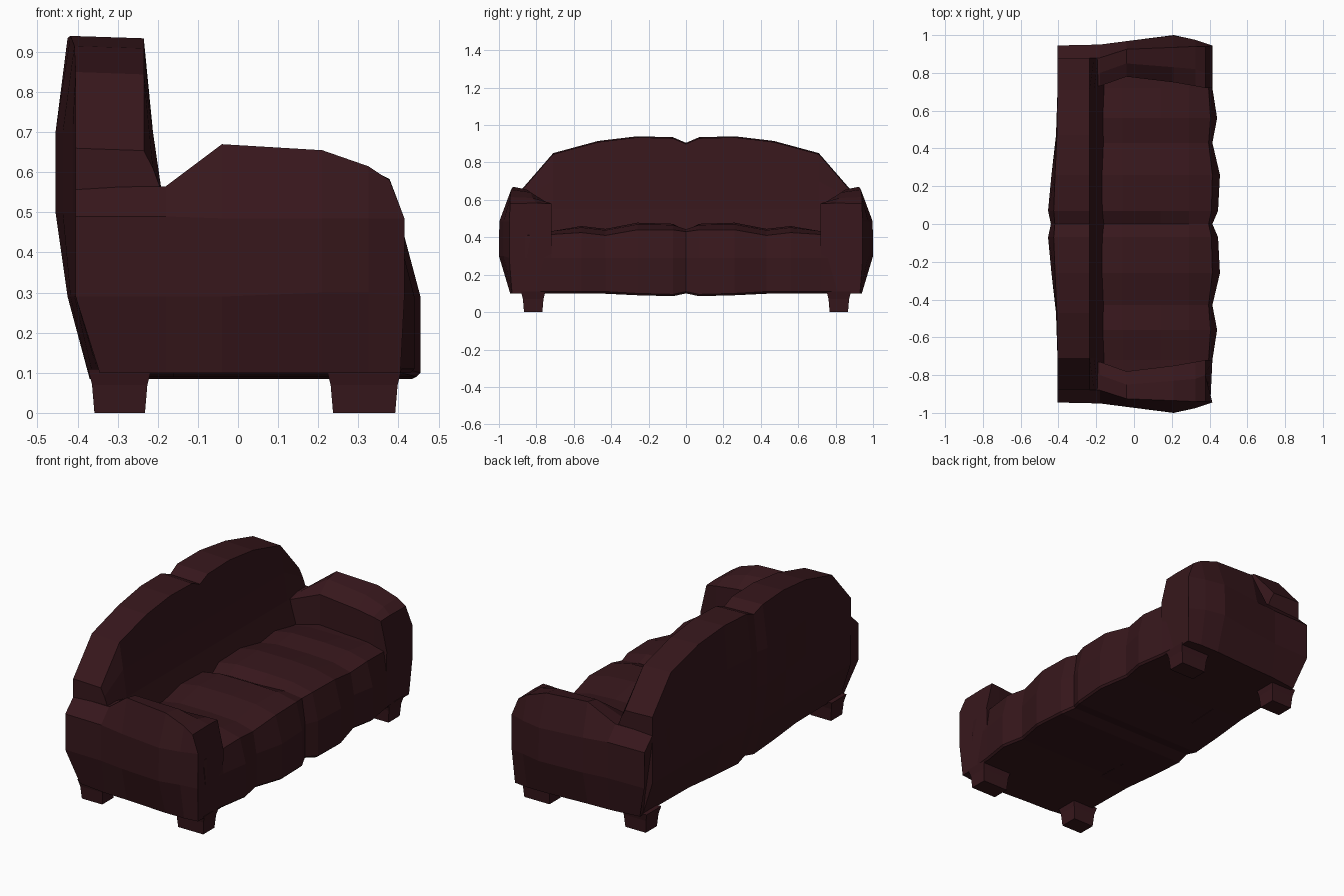
import bpy, bmesh

if "Cube" in bpy.data.objects:
    bpy.data.objects.remove(bpy.data.objects["Cube"])

mat = bpy.data.materials.new("dark_maroon")
mat.diffuse_color = (0.038, 0.0085, 0.0115, 1)
mat.use_nodes = True
mat.node_tree.nodes["Principled BSDF"].inputs["Base Color"].default_value = mat.diffuse_color


def loft(name, sections, cap_start=True):
    """Skin equal-length rings of points, then mirror across y = 0."""
    bm = bmesh.new()
    rings = [[bm.verts.new(p) for p in s] for s in sections]
    n = len(rings[0])
    for a, b in zip(rings, rings[1:]):
        for i in range(n):
            j = (i + 1) % n
            bm.faces.new((a[i], a[j], b[j], b[i]))
    if cap_start:
        bm.faces.new(rings[0])
    bm.faces.new(rings[-1])
    bmesh.ops.recalc_face_normals(bm, faces=bm.faces)
    if not cap_start:
        # open at the seam: make sure the far cap points outwards
        bm.faces.ensure_lookup_table()
        if bm.faces[-1].normal.y < 0:
            bmesh.ops.reverse_faces(bm, faces=bm.faces)
    me = bpy.data.meshes.new(name)
    bm.to_mesh(me)
    bm.free()
    me.materials.append(mat)
    ob = bpy.data.objects.new(name, me)
    bpy.context.collection.objects.link(ob)
    mod = ob.modifiers.new("mirror", 'MIRROR')
    mod.use_axis = (False, True, False)
    return ob


# Backrest: y, top height, rear bulge, bottom height
sections = []
for y, top, d, zb in [(0, .905, .035, .10), (.07, .935, .05, .085), (.26, .94, .032, .09),
                      (.47, .915, .008, .10), (.71, .85, 0, .10), (.875, .66, 0, .10)]:
    mid = min(.70, top - .05)
    sections.append([(x, y, z) for x, z in [
        (-.345 - .5 * d, zb), (-.405 - .4 * d, .29), (-.405 - d, .50), (-.405 - d, mid),
        (-.405 - .4 * d, top), (-.235, top - .006), (-.212, mid), (-.19, .55),
        (-.16, .42), (-.16, zb)]])
loft("backrest", sections, cap_start=False)

# Seat: y, front bulge x, front edge x, front edge height, crown height, bottom height
sections = []
for y, xm, xe, ze, zc, zb in [(0, .415, .395, .43, .435, .10), (.07, .445, .41, .44, .472, .085),
                              (.26, .455, .415, .44, .478, .09), (.43, .415, .395, .41, .445, .10),
                              (.56, .44, .405, .425, .46, .10), (.72, .415, .395, .415, .43, .10),
                              (.86, .40, .39, .41, .42, .10)]:
    sections.append([(x, y, z) for x, z in [
        (-.30, zb), (-.30, zc - .02), (-.18, zc - .02), (-.06, zc), (.14, zc),
        (.29, (zc + ze) / 2 + .01), (xe, ze), (xm, .29), (xm, zb + .01), (xm - .01, zb)]])
loft("seat", sections, cap_start=False)

# Armrests: cross-sections (y, z) from rear to front
sections = []
rows = [
    (-.405, -.345, -.405, .72, .55, .80, .558, .87, .562, .945, .49, .945, .29, .90),
    (-.18, -.18, -.18, .73, .55, .80, .565, .88, .565, .95, .49, .95, .29, .92),
    (-.04, -.04, -.04, .78, .595, .85, .655, .925, .67, .968, .485, .968, .29, .925),
    (.21, .21, .21, .75, .59, .83, .64, .935, .655, .998, .485, 1.0, .30, .94),
    (.325, .325, .325, .73, .585, .82, .61, .94, .615, .975, .485, .975, .30, .94),
    (.415, .405, .378, .72, .58, .80, .583, .94, .58, .945, .485, .945, .29, .93)]
for xm, xb, xt, yi, zi, y1, z1, y2, z2, y3, z3, y4, z4, y5 in rows:
    sections.append([
        (xb, yi, .10), (xm, yi, .42), (xt, yi, zi), (xt, y1, z1), (xt, y2, z2),
        (xm, y3, z3), (xm, y4, z4), (xb, y5, .10)])
loft("armrest", sections)

# Tapered feet
for name, x0, x1 in [("rear_foot", -.358, -.232), ("front_foot", .237, .392)]:
    rings = []
    for z, g in [(0, 0), (.07, .006), (.11, .016)]:
        a, b, c, d = x0 - g, x1 + g, .768 - g, .866 + g
        rings.append([(a, c, z), (b, c, z), (b, d, z), (a, d, z)])
    loft(name, rings)
